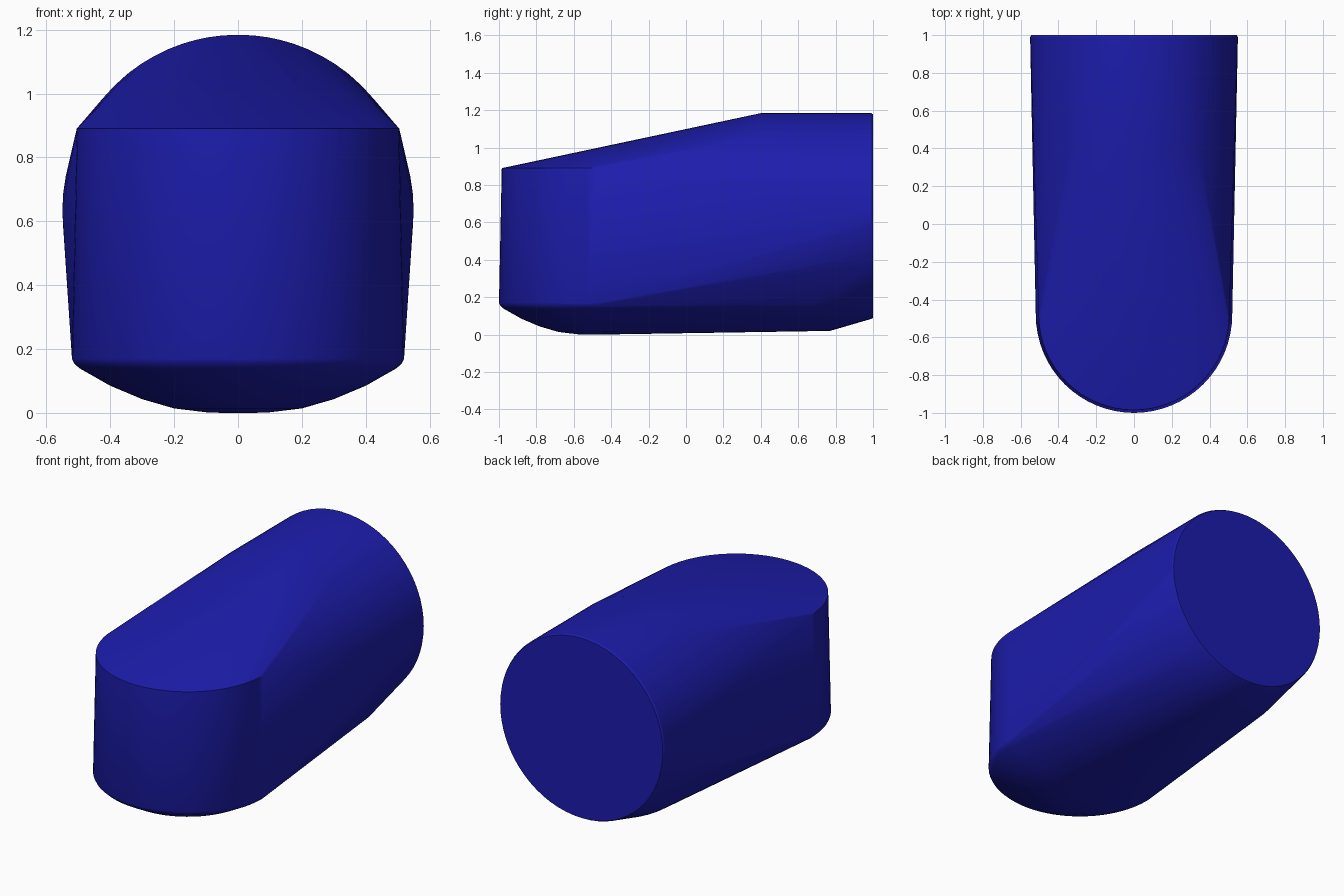
import bpy, bmesh, math

if "Cube" in bpy.data.objects:
    bpy.data.objects.remove(bpy.data.objects["Cube"])

points = []

def arc(rx, ry, a0, a1, n, place):
    for i in range(n + 1):
        a = math.radians(a0 + (a1 - a0) * i / n)
        points.append(place(rx * math.cos(a), ry * math.sin(a)))

# Rounded nose: half rings from the belly up to the top edge
for r, z in ((0.505, 0.89), (0.52, 0.17), (0.513, 0.155), (0.497, 0.14),
             (0.40, 0.085), (0.30, 0.043), (0.20, 0.014), (0.10, 0.002), (0.05, 0)):
    arc(r, r, 180, 360, 32, lambda x, y, z=z: (x, -0.48 + y, z))

# Round back end with a tiny edge bevel
for r, y in ((0.55, 0.99), (0.544, 1.0)):
    arc(r, r, 0, 354.375, 63, lambda x, z, y=y: (x, y, 0.634 + z))

# Roof crest where the slope meets the straight back part
arc(0.55, 0.55, 52, 128, 16, lambda x, z: (x, 0.4, 0.634 + z))

# Belly crease near the back
arc(0.62, 0.62, 230, 310, 16, lambda x, z: (x, 0.77 - 0.55 * x * x, 0.64 + z))

# Skin stretched around all the sections
bm = bmesh.new()
for p in points:
    bm.verts.new(p)
hull = bmesh.ops.convex_hull(bm, input=bm.verts)
loose = [v for v in bm.verts if not v.link_faces]
bmesh.ops.delete(bm, geom=loose, context='VERTS')
bmesh.ops.dissolve_limit(bm, angle_limit=math.radians(0.3), verts=bm.verts, edges=bm.edges)
bmesh.ops.recalc_face_normals(bm, faces=bm.faces)
mesh = bpy.data.meshes.new("rounded_shell")
bm.to_mesh(mesh)
bm.free()
shell = bpy.data.objects.new("rounded_shell", mesh)
bpy.context.collection.objects.link(shell)

blue = bpy.data.materials.new("deep_blue")
blue.diffuse_color = (0.012, 0.012, 0.42, 1)
blue.use_nodes = True
blue.node_tree.nodes["Principled BSDF"].inputs["Base Color"].default_value = blue.diffuse_color
mesh.materials.append(blue)

bpy.context.view_layer.objects.active = shell
shell.select_set(True)
bpy.ops.object.shade_smooth_by_angle(angle=math.radians(30))
